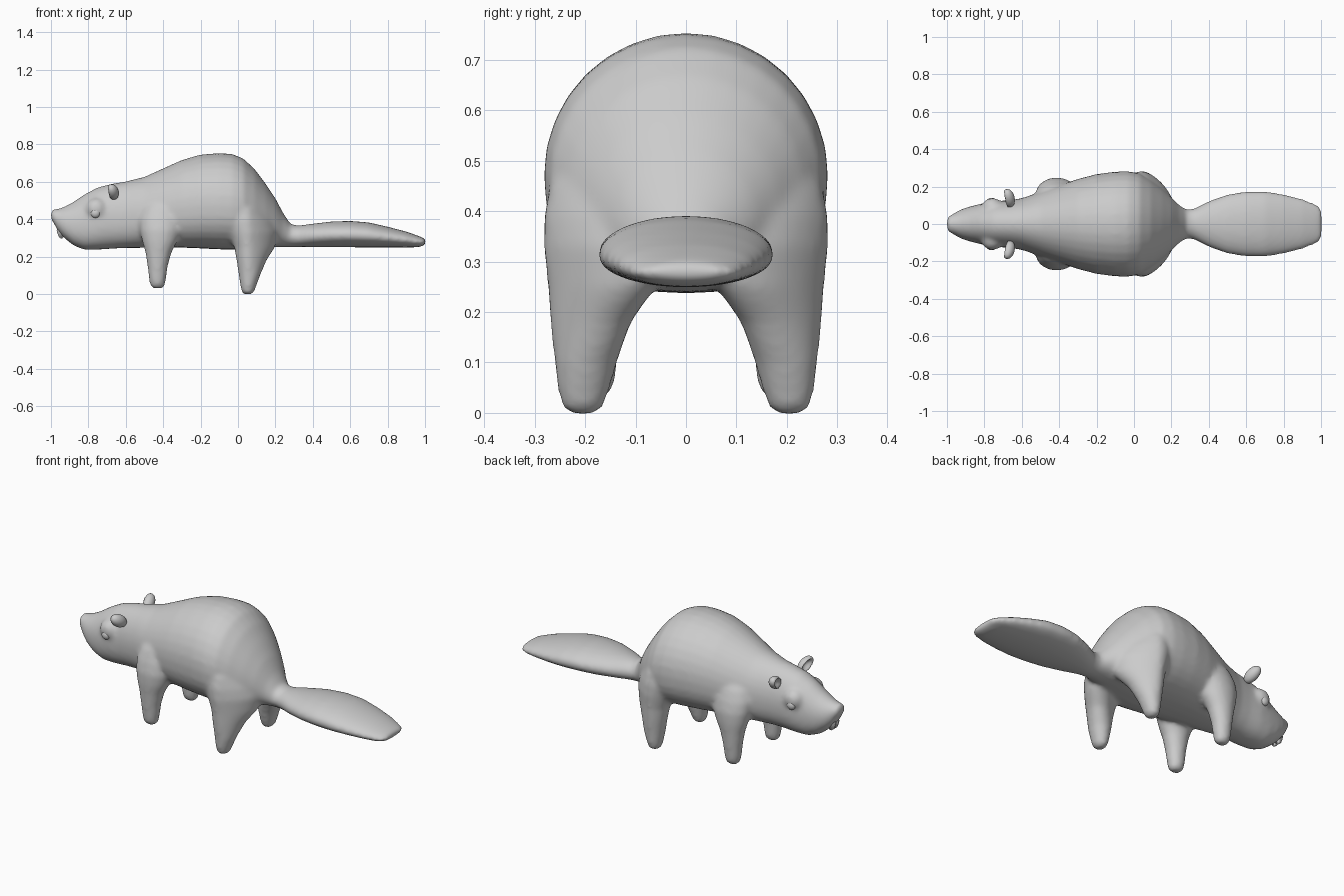
import bpy, bmesh, math
from mathutils import Vector, Matrix

if "Cube" in bpy.data.objects:
    bpy.data.objects.remove(bpy.data.objects["Cube"])

N = 32
ANGLES = [2 * math.pi * i / N for i in range(N)]


def skin(bm, rings):
    """Bridge a list of closed rings and cap both ends."""
    loops = [[bm.verts.new(p) for p in r] for r in rings]
    for a, b in zip(loops, loops[1:]):
        n = len(a)
        for i in range(n):
            bm.faces.new((a[i], a[(i + 1) % n], b[(i + 1) % n], b[i]))
    bm.faces.new(loops[0])
    bm.faces.new(loops[-1])


def finish(bm, name):
    bmesh.ops.recalc_face_normals(bm, faces=bm.faces[:])
    me = bpy.data.meshes.new(name)
    bm.to_mesh(me)
    bm.free()
    for p in me.polygons:
        p.use_smooth = True
    ob = bpy.data.objects.new(name, me)
    bpy.context.collection.objects.link(ob)
    return ob


def add_ellipsoid(bm, centre, radii, rot=None, dent=0.0):
    rot = rot or Matrix.Identity(4)
    for v in bmesh.ops.create_uvsphere(bm, u_segments=24, v_segments=16, radius=1)["verts"]:
        p = v.co.copy()
        if dent and p.x < 0:
            p.x += dent * max(0, 1 - (p.y ** 2 + p.z ** 2) / .7)
        v.co = rot @ Vector((p.x * radii[0], p.y * radii[1], p.z * radii[2])) + Vector(centre)


def trunk_ring(x, zb, zt, w, full, mid):
    """Cross-section with a round top and a fuller underside."""
    zc = zb + (zt - zb) * mid
    ring = []
    for a in ANGLES:
        c, s = math.cos(a), math.sin(a)
        if s >= 0:
            ring.append((x, w * c, zc + (zt - zc) * s))
        else:
            ring.append((x, w * math.copysign(abs(c) ** full, c), zc - (zc - zb) * abs(s) ** full))
    return ring


# Trunk, head and tail: x, bottom z, top z, half width
trunk = [
    (-1.00, .400, .448, .034), (-.985, .380, .454, .048), (-.965, .340, .455, .056),
    (-.93, .300, .466, .076), (-.88, .260, .493, .093), (-.82, .236, .534, .108),
    (-.75, .237, .571, .122), (-.67, .243, .591, .127), (-.60, .246, .602, .138),
    (-.50, .247, .627, .172), (-.40, .248, .672, .207), (-.30, .248, .717, .241),
    (-.20, .244, .746, .267), (-.10, .239, .754, .280), (-.03, .237, .749, .282),
    (.03, .238, .724, .270), (.09, .240, .667, .234), (.15, .246, .587, .188),
    (.20, .251, .512, .143), (.24, .252, .436, .103), (.28, .252, .375, .077),
    (.32, .252, .366, .082)]
tail = [
    (.40, .252, .376, .123), (.50, .251, .388, .159), (.60, .250, .391, .175),
    (.70, .249, .383, .176), (.80, .249, .360, .160), (.90, .249, .334, .135),
    (.96, .250, .313, .112), (.99, .257, .301, .096), (1.003, .267, .293, .078)]
bm = bmesh.new()
skin(bm, [trunk_ring(*r, .82 if r[0] < .2 else 1, .46) for r in trunk]
     + [trunk_ring(*r, 1, .47) for r in tail])

# Legs: z, min x, max x, min y, max y
front_leg = [
    (.030, -.452, -.408, .164, .202), (.040, -.468, -.392, .147, .216),
    (.070, -.475, -.386, .139, .225), (.15, -.484, -.375, .131, .234),
    (.22, -.495, -.356, .118, .241), (.28, -.512, -.325, .100, .247),
    (.34, -.525, -.300, .080, .248), (.40, -.525, -.290, .080, .235),
    (.46, -.505, -.300, .080, .213), (.51, -.46, -.34, .090, .180)]
back_leg = [
    (-.002, .032, .070, .180, .228), (.008, .021, .085, .165, .245),
    (.040, .013, .097, .153, .254), (.10, .004, .119, .137, .262),
    (.18, -.008, .153, .122, .274), (.25, -.020, .198, .098, .283),
    (.33, -.050, .212, .080, .289), (.39, -.070, .190, .080, .285),
    (.45, -.070, .150, .080, .271), (.52, -.05, .11, .10, .235)]
for side in (1, -1):
    for leg in (front_leg, back_leg):
        rings = []
        for z, x0, x1, y0, y1 in leg:
            ring = []
            for a in ANGLES:
                x = (x0 + x1) / 2 + (x1 - x0) / 2 * math.cos(a)
                y = (y0 + y1) / 2 + (y1 - y0) / 2 * math.sin(a)
                # thighs tuck in towards the tail
                y -= .55 * max(0, x - .05) * min(1, max(0, (z - .08) / .15))
                ring.append((x, side * y, z))
            rings.append(ring)
        skin(bm, rings)
    # Brow and eye socket
    add_ellipsoid(bm, (-.757, side * .088, .455), (.058, .052, .058))

# Fuse the volumes into one softly blended skin
body = finish(bm, "body")
rm = body.modifiers.new("fuse", 'REMESH')
rm.mode = 'VOXEL'
rm.voxel_size = .011
rm.use_smooth_shade = True
sm = body.modifiers.new("soften", 'SMOOTH')
sm.factor = .5
sm.iterations = 12

for side, tag in ((1, "left"), (-1, "right")):
    # Cupped ears, leaning outward and up
    rot = Matrix.Rotation(side * math.radians(33), 4, 'X') @ Matrix.Rotation(side * math.radians(12), 4, 'Z')
    bm = bmesh.new()
    add_ellipsoid(bm, (-.670, side * .138, .546), (.032, .055, .034), rot, 1.2)
    finish(bm, "ear_" + tag)
    # Eyes
    bm = bmesh.new()
    add_ellipsoid(bm, (-.762, side * .122, .432), (.025, .018, .025))
    finish(bm, "eye_" + tag)
    # Incisors, tapering downward
    bm = bmesh.new()
    skin(bm, [[(x + sx * dx, side * .014 + sy * .013, z)
               for sx, sy in ((-1, -1), (1, -1), (1, 1), (-1, 1))]
              for x, z, dx in ((-.945, .39, .018), (-.951, .335, .019), (-.944, .298, .010))])
    bmesh.ops.bevel(bm, geom=bm.edges[:], offset=.005, segments=2, affect='EDGES')
    finish(bm, "tooth_" + tag)
